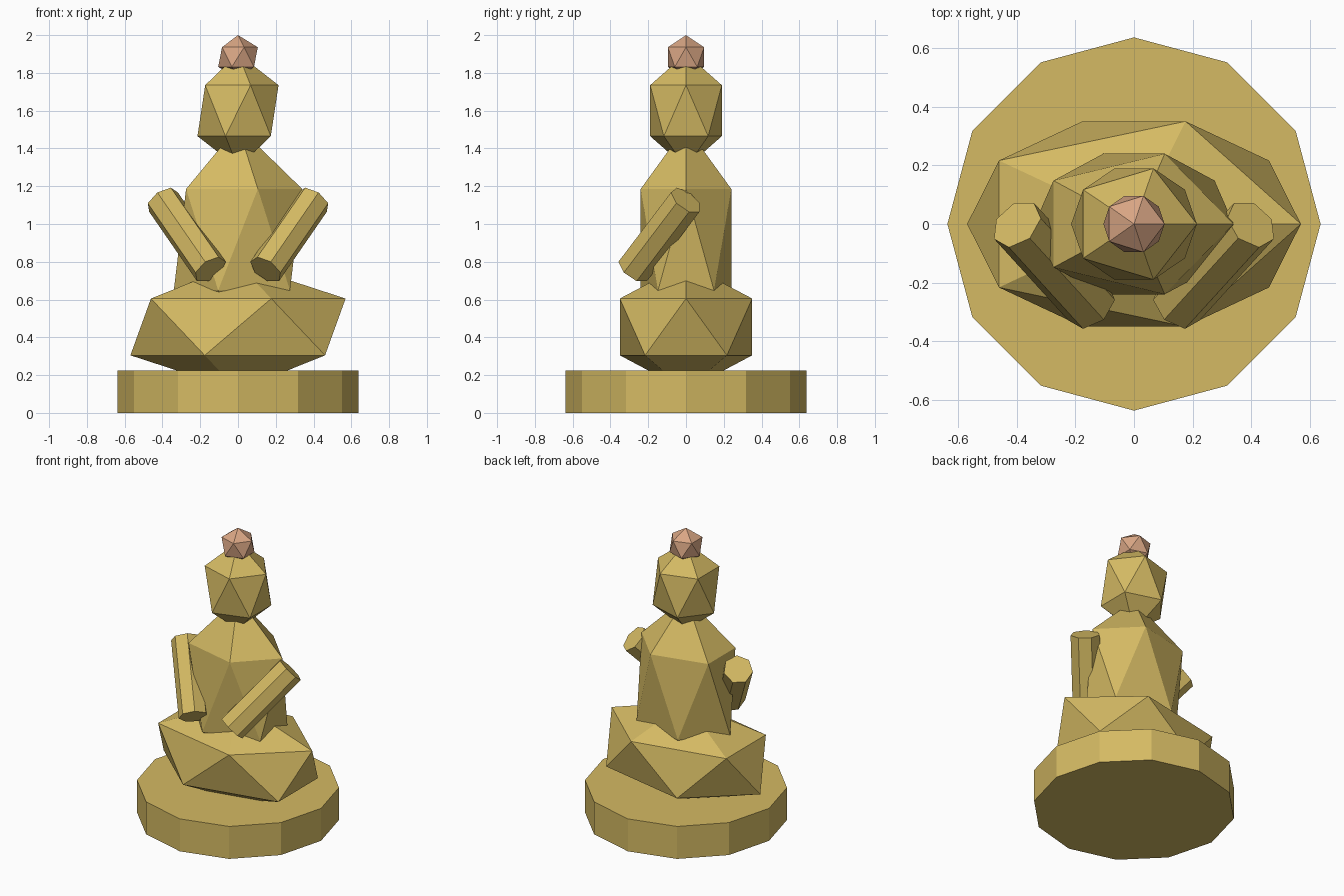
import bpy
from mathutils import Vector

if "Cube" in bpy.data.objects:
    bpy.data.objects.remove(bpy.data.objects["Cube"])


def material(name, rgb):
    m = bpy.data.materials.new(name)
    m.diffuse_color = (*rgb, 1)
    m.use_nodes = True
    m.node_tree.nodes["Principled BSDF"].inputs["Base Color"].default_value = m.diffuse_color
    return m


gold = material("gold", (0.66, 0.49, 0.125))
copper = material("copper", (0.69, 0.38, 0.23))


def finish(name, mat):
    ob = bpy.context.object
    ob.name = name
    ob.data.materials.append(mat)
    return ob


def gem(name, z, scale, mat=gold):
    """Faceted ball stretched to the given half sizes."""
    bpy.ops.mesh.primitive_ico_sphere_add(subdivisions=1, radius=1, location=(0, 0, z))
    finish(name, mat).scale = scale


def rod(name, start, end, radius, sides):
    """Straight prism between two points."""
    a, b = Vector(start), Vector(end)
    bpy.ops.mesh.primitive_cylinder_add(vertices=sides, radius=radius,
                                        depth=(b - a).length, location=(a + b) / 2)
    ob = finish(name, gold)
    ob.rotation_euler = (b - a).to_track_quat('Z', 'Y').to_euler()


# Round plinth
rod("plinth", (0, 0, 0), (0, 0, 0.225), 0.637, 12)

# Seated body, from folded legs up to the topknot
gem("folded_legs", 0.455, (0.637, 0.412, 0.336))
gem("torso", 0.917, (0.38, 0.282, 0.60))
gem("head", 1.60, (0.24, 0.223, 0.302))
gem("topknot", 1.884, (0.117, 0.113, 0.116), copper)

# Arms reaching from the shoulders down to the lap
for side, label in ((-1, "left"), (1, "right")):
    rod(label + "_arm", (0.40 * side, 0, 1.125), (0.147 * side, -0.278, 0.758), 0.094, 7)
